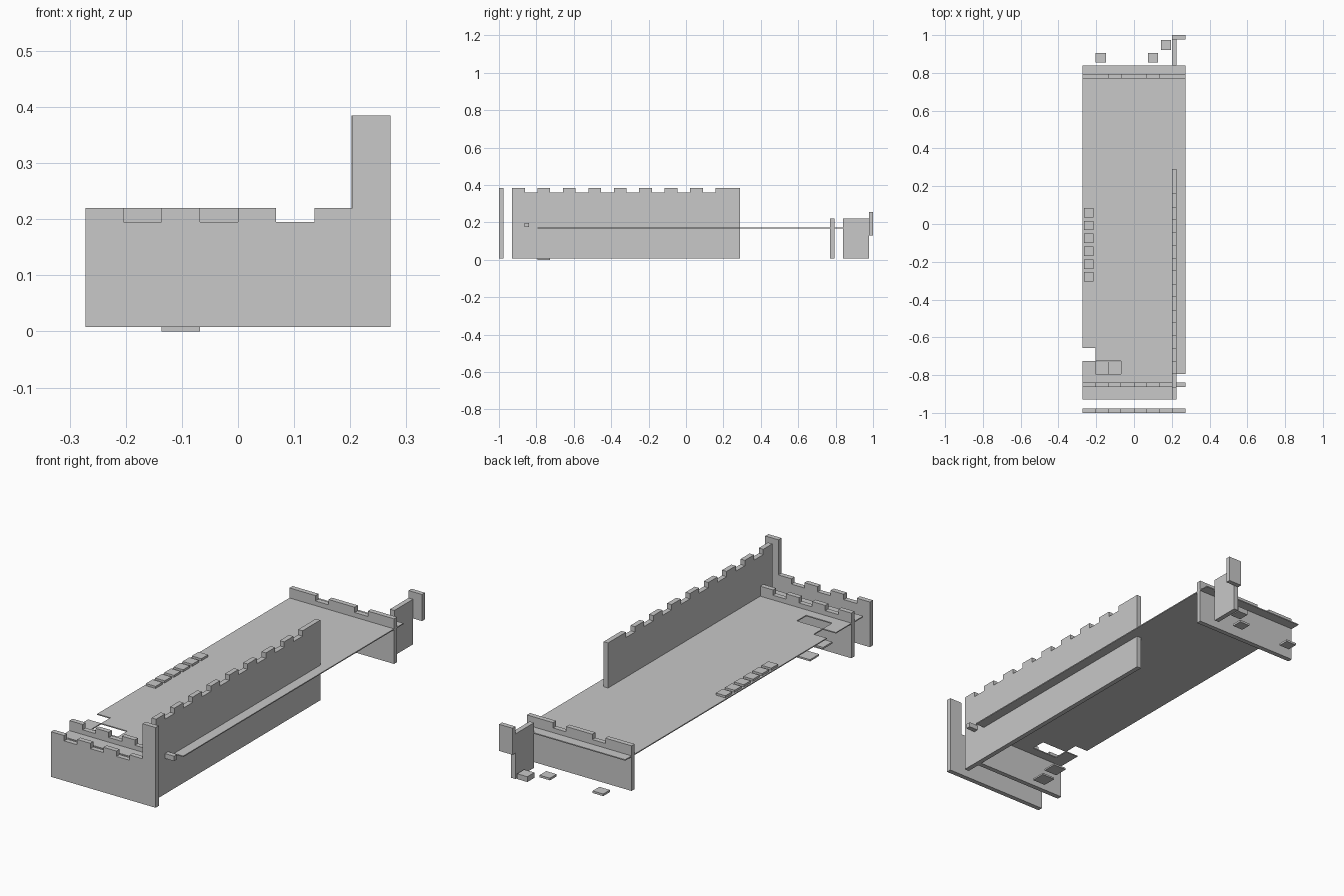
import bpy, bmesh
from mathutils import Vector

cube = bpy.data.objects.get("Cube")
if cube:
    bpy.data.objects.remove(cube, do_unlink=True)

grey = bpy.data.materials.new("light_grey")
grey.use_nodes = True
grey.diffuse_color = (0.58, 0.58, 0.58, 1)
grey.node_tree.nodes["Principled BSDF"].inputs["Base Color"].default_value = grey.diffuse_color

U = 0.068       # width of one merlon
T = 0.023       # board thickness
HALF = 4 * U    # half of the model's width
BASE = 0.008
LOW, HIGH = 0.22, 0.385
DIP = 0.025     # depth of each notch
DECK = 0.173    # top of the floor


def prism(name, outline, axis, start, depth):
    """Extrude a flat outline along an axis."""
    place = {"x": lambda a, b: (start, a, b),
             "y": lambda a, b: (a, start, b),
             "z": lambda a, b: (a, b, start)}[axis]
    bm = bmesh.new()
    face = bm.faces.new([bm.verts.new(place(a, b)) for a, b in outline])
    extruded = bmesh.ops.extrude_face_region(bm, geom=[face])["geom"]
    move = Vector([depth if axis == k else 0 for k in "xyz"])
    bmesh.ops.translate(bm, vec=move, verts=[g for g in extruded if isinstance(g, bmesh.types.BMVert)])
    bmesh.ops.recalc_face_normals(bm, faces=bm.faces)
    mesh = bpy.data.meshes.new(name)
    bm.to_mesh(mesh)
    bm.free()
    mesh.materials.append(grey)
    obj = bpy.data.objects.new(name, mesh)
    bpy.context.collection.objects.link(obj)
    return obj


def box(name, x0, x1, y0, y1, z0, z1):
    return prism(name, [(x0, y0), (x1, y0), (x1, y1), (x0, y1)], "z", z0, z1 - z0)


def battlement(start, end, top, notches, tail=()):
    """Outline of a wall whose top edge has notches, each one unit wide."""
    pts = [(end, BASE), (start, BASE), (start, top)]
    for n in notches:
        pts += [(n, top), (n, top - DIP), (n + U, top - DIP), (n + U, top)]
    return pts + (list(tail) or [(end, top)])


# Cross walls
close_notches = [-3 * U, -U, U]
tower = [(3 * U, LOW), (3 * U, HIGH), (HALF, HIGH)]
prism("front_wall", battlement(-HALF, HALF, LOW, close_notches, tower), "y", -1, T)
prism("inner_front_wall", battlement(-HALF, 3 * U, LOW, close_notches), "y", -0.863, T)
prism("back_wall", battlement(-HALF, HALF, LOW, [-2 * U, U]), "y", 0.77, T)

# Long side wall and the tab that passes through it
side_notches = [-0.93 + U + 2 * U * i for i in range(8)]
prism("side_wall", battlement(-0.93, 0.29, HIGH, side_notches), "x", 3 * U - 0.002, T)
box("wall_tab", 3 * U, HALF, -0.863, -0.863 + T, 0.175, 0.198)

# Floor with a notched corner and a rectangular hatch
outline = [(HALF, 0.84), (-HALF, 0.84), (-HALF, -0.657), (-3 * U, -0.657), (-3 * U, -0.725),
           (-HALF, -0.725), (-HALF, -0.928), (3 * U, -0.928), (3 * U, -0.795), (HALF, -0.795)]
floor = prism("floor", outline, "z", DECK - 0.005, 0.005)
cutter = box("hatch_cutter", -3 * U, -U, -0.795, -0.7255, 0.1, 0.25)
cutter.hide_render = True
cut = floor.modifiers.new("hatch", "BOOLEAN")
cut.operation = "DIFFERENCE"
cut.solver = "EXACT"
cut.object = cutter
bpy.context.view_layer.update()
floor.data = bpy.data.meshes.new_from_object(floor.evaluated_get(bpy.context.evaluated_depsgraph_get()))
floor.modifiers.clear()
bpy.data.objects.remove(cutter, do_unlink=True)

# Steps below the hatch
box("lower_step", -2 * U, -U, -0.795, -0.727, 0, BASE)
box("upper_step", -3 * U, -2 * U, -0.795, -0.727, 0.076, 0.084)

# Row of tiles on the floor
for i in range(6):
    y = 0.06 - U * i
    box(f"floor_tile_{i + 1}", -0.265, -0.215, y - 0.025, y + 0.025, DECK, DECK + 0.01)

# Rear panel, its raised end plate and the loose ground tiles
box("rear_panel", 3 * U - 0.002, 3 * U - 0.002 + T, 0.84, 0.978, BASE, LOW)
box("rear_plate", 3 * U - 0.002, HALF, 0.978, 1, 0.13, 0.255)
box("ground_tile_right", -0.203, -0.148, 0.855, 0.905, BASE, 0.018)
box("ground_tile_left", 0.074, 0.128, 0.855, 0.905, BASE, 0.018)
box("ground_block", 0.143, 0.196, 0.922, 0.974, BASE, 0.033)
